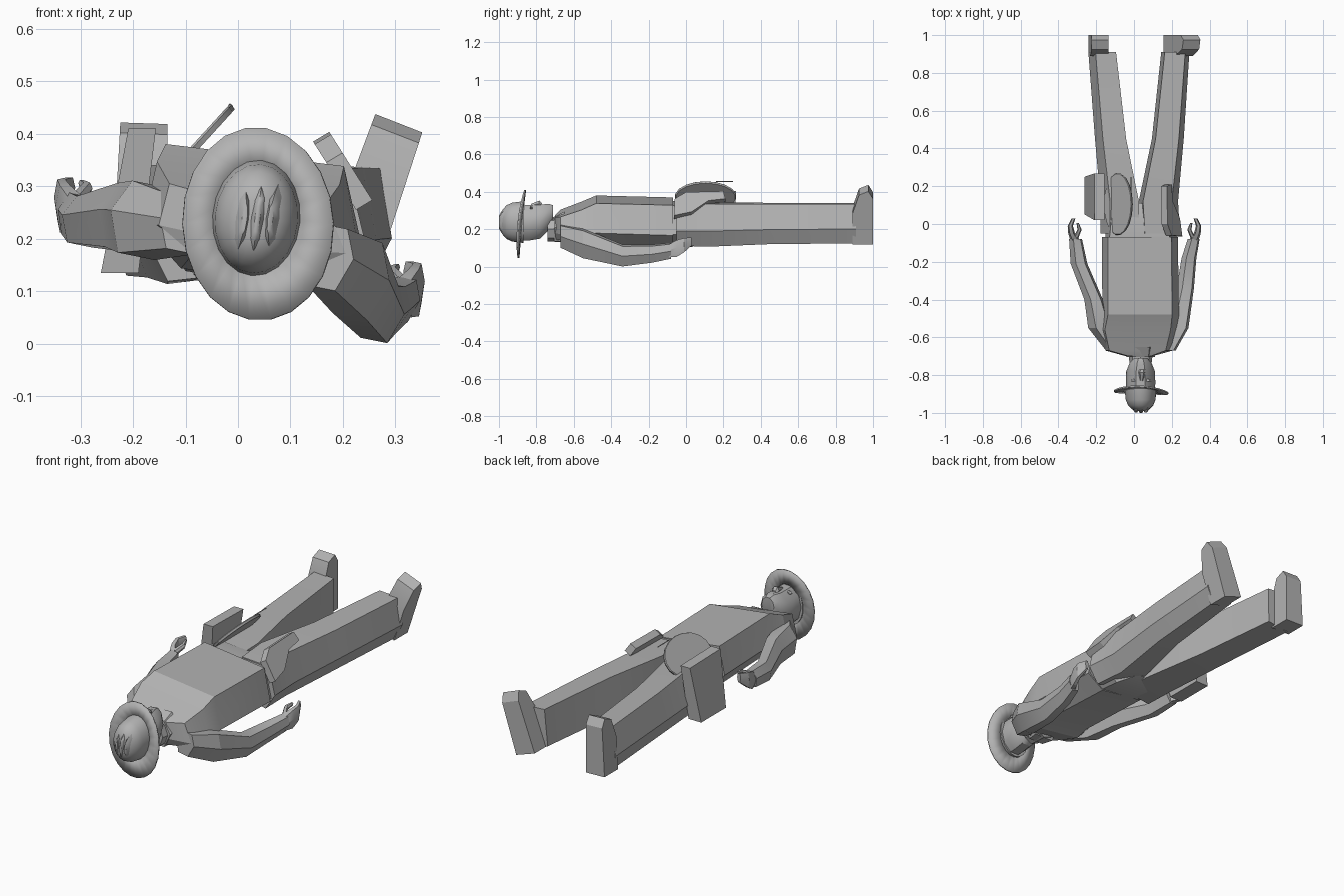
import bpy, bmesh, math
from mathutils import Vector, Matrix

old = bpy.data.objects.get("Cube")
if old:
    bpy.data.objects.remove(old, do_unlink=True)

grey = bpy.data.materials.new("plain grey")
grey.use_nodes = True
tone = (0.45, 0.45, 0.45, 1)
grey.diffuse_color = tone
grey.node_tree.nodes["Principled BSDF"].inputs["Base Color"].default_value = tone


def finish(name, bm, angle=22):
    """Turn a bmesh into a shaded object with outward normals."""
    bmesh.ops.recalc_face_normals(bm, faces=bm.faces)
    mesh = bpy.data.meshes.new(name)
    bm.to_mesh(mesh)
    bm.free()
    mesh.materials.append(grey)
    obj = bpy.data.objects.new(name, mesh)
    bpy.context.collection.objects.link(obj)
    bpy.ops.object.select_all(action="DESELECT")
    obj.select_set(True)
    bpy.context.view_layer.objects.active = obj
    bpy.ops.object.shade_smooth_by_angle(angle=math.radians(angle))
    return obj


def skin(name, rings, angle=22):
    """Bridge matching rings of points and cap both ends."""
    bm = bmesh.new()
    rows = [[bm.verts.new(p) for p in ring] for ring in rings]
    count = len(rows[0])
    for a, b in zip(rows, rows[1:]):
        for i in range(count):
            j = (i + 1) % count
            bm.faces.new((a[i], a[j], b[j], b[i]))
    bm.faces.new(rows[0])
    bm.faces.new(rows[-1])
    return finish(name, bm, angle)


def loft(name, profile, stations, roll=0, angle=22):
    """Sweep a unit profile along y; station = y, x, z, half width, half height."""
    turn = Matrix.Rotation(roll, 3, "Y")
    rings = []
    for y, x, z, w, h in stations:
        center = Vector((x, y, z))
        rings.append([center + turn @ Vector((u * w, 0, v * h)) for u, v in profile])
    return skin(name, rings, angle)


def circle(n):
    return [(math.cos(math.tau * i / n), math.sin(math.tau * i / n)) for i in range(n)]


def prism(name, outline, low, high):
    """Join one outline mapped through two placement functions."""
    return skin(name, [[low(p) for p in outline], [high(p) for p in outline]])


six = [(1, .1), (.55, 1), (-.55, 1), (-1, .1), (-.55, -1), (.55, -1)]
trunk = [(1, -.35), (.72, 1), (-.95, .95), (-1, -.3), (-.6, -1), (.6, -1)]

# Coat, with the hem standing slightly proud of the trousers
loft("coat", trunk, [
    (-.7, .03, .21, .07, .06), (-.67, .03, .22, .18, .065),
    (-.56, .03, .225, .21, .1), (-.48, .04, .247, .205, .113),
    (-.07, .037, .235, .203, .115)], roll=.14)
loft("pelvis", trunk, [
    (-.07, .04, .23, .19, .11), (.03, .04, .225, .18, .11),
    (.11, .04, .22, .06, .08)], roll=.1)

# Trouser legs: flat inner side, sloping outer side, squared cuff
for side, sign, hip, knee, cuff in (("right", -1, -.07, -.12, -.165), ("left", 1, .14, .18, .22)):
    section = [(sign * u, v) for u, v in
               ((1, -.25), (.6, 1), (-.85, 1), (-.95, -.75), (.55, -1))]
    loft(side + "_leg", section, [
        (-.05, hip, .225, .105, .11), (.12, hip - .01 * (hip > 0), .225, .105, .115),
        (.45, knee, .23, .085, .107), (.91, cuff, .232, .075, .105)], roll=.06)

# Boots: a side outline leaned outwards toward the toe
boot = [(.89, .135), (.89, .3), (.925, .4), (.975, .42), (1, .38), (1, .135)]
for side, heel, slope in (("right", -.188, .03), ("left", .205, .35)):
    def wall(sign, heel=heel, slope=slope):
        def place(p):
            rise = p[1] - .13
            half = .052 - .025 * rise
            return (heel + slope * rise + sign * half, p[0], p[1] - sign * slope * .05)
        return place
    prism(side + "_boot", boot, wall(-1), wall(1))

# Sleeves with cupped hands
arms = {
    "right": [(-.67, -.1, .225, .05, .05), (-.55, -.18, .235, .065, .07),
              (-.4, -.215, .24, .05, .062), (-.21, -.292, .232, .045, .045),
              (-.08, -.31, .245, .035, .04)],
    "left": [(-.67, .17, .165, .05, .06), (-.55, .228, .125, .06, .075),
             (-.34, .27, .06, .047, .055), (-.18, .29, .07, .04, .045),
             (-.08, .315, .085, .032, .04)]}
for side, stations in arms.items():
    loft(side + "_sleeve", six, stations, roll=.2)
    sign = -1 if side == "right" else 1
    y, x, z, w, h = stations[-1]
    loft(side + "_hand", six, [
        (y - .01, x, z, .026, .035), (y + .03, x + sign * .02, z + .012, .018, .045),
        (y + .07, x + sign * .027, z + .03, .014, .038),
        (y + .11, x + sign * .01, z + .05, .01, .022)])
    loft(side + "_thumb", six, [
        (y, x, z + .025, .014, .014), (y + .05, x - sign * .022, z + .05, .011, .012),
        (y + .085, x - sign * .012, z + .06, .006, .007)])

# Collar, neck and head
loft("collar", six, [(-.705, .035, .2, .075, .065), (-.65, .03, .215, .095, .08)])
loft("neck", circle(8), [(-.74, .035, .2, .058, .065), (-.64, .035, .2, .07, .07)])
loft("head", circle(10), [
    (-.9, .035, .235, .075, .1), (-.84, .035, .235, .078, .1),
    (-.78, .035, .24, .076, .095), (-.735, .035, .265, .058, .075),
    (-.71, .035, .285, .035, .045)], angle=35)
loft("nose", six, [(-.83, .04, .325, .008, .01), (-.785, .042, .335, .018, .018),
                   (-.77, .042, .328, .014, .01)])
loft("mouth", six, [(-.752, .04, .325, .024, .01), (-.735, .04, .325, .02, .01)])
for side, x in (("right", .005), ("left", .07)):
    loft(side + "_brow", six, [(-.835, x, .315, .022, .01), (-.82, x, .315, .018, .007)])

# Hat: wide tilted brim whose sides sweep toward the crown
bm = bmesh.new()
inner, outer = [], []
for u, v in circle(22):
    sweep = -.877 + .018 * v - .015 * u * u - .006 * u
    inner.append(bm.verts.new((.037 + u * .07, -.878 + .01 * v, .237 + v * .1)))
    outer.append(bm.verts.new((.038 + u * .144 - v * .004, sweep, .228 + v * .184)))
for i in range(len(outer)):
    j = (i + 1) % len(outer)
    bm.faces.new((inner[i], inner[j], outer[j], outer[i]))
brim = finish("hat_brim", bm, 50)
plate = brim.modifiers.new("thickness", "SOLIDIFY")
plate.thickness = .008
plate.offset = 0

# Crown: plain oval band, with raised folds along its top
loft("hat_crown", circle(20), [
    (-.87, .035, .238, .085, .112), (-.93, .035, .238, .079, .104),
    (-.96, .035, .238, .067, .09), (-.982, .035, .238, .045, .065),
    (-.99, .035, .238, .016, .04)], roll=.08, angle=50)
for name, shift, size in (("right", -.035, .85), ("middle", 0, 1), ("left", .035, .85)):
    loft(name + "_crown_fold", circle(8), [
        (-.95, .037 + shift, .238, .022 * size, .09 * size),
        (-.985, .037 + shift * .8, .238, .015 * size, .06 * size),
        (-1 * size - .99 * (1 - size), .037 + shift * .7, .238, .005, .035 * size)],
        roll=.12, angle=50)

# Round flask resting on the right thigh
across = Vector((.073, 0, .08))
facing = Vector((-.74, 0, .67))
middle = Vector((-.083, .105, .374))


def flask(depth, size):
    return [middle + facing * depth + (across * u + Vector((0, v * .165, 0))) * size
            for u, v in circle(18)]


skin("flask", [flask(-.008, .97), flask(.002, 1), flask(.006, .98)])
loft("flask_strap", circle(4), [(.16, -.015, .455, .003, .003),
                                (.25, -.015, .455, .003, .003)])

# Flat case on the outer right hip
case = [(.05, .135), (.25, .135), (.268, .405), (.02, .41)]
prism("hip_case", case,
      lambda p: (-.262 + .19 * (p[1] - .13), p[0], p[1]),
      lambda p: (-.19 + .12 * (p[1] - .13), p[0], p[1]))

# Holster on the left hip
holster = [(-.065, .27), (-.06, .36), (0, .395), (.2, .4), (.21, .36), (.12, .35), (.03, .29)]


def sheath(shift):
    return lambda p: (.25 - .63 * (p[1] - .27) + shift, p[0], p[1] + shift * .6)


prism("holster", holster, sheath(-.025), sheath(.006))
